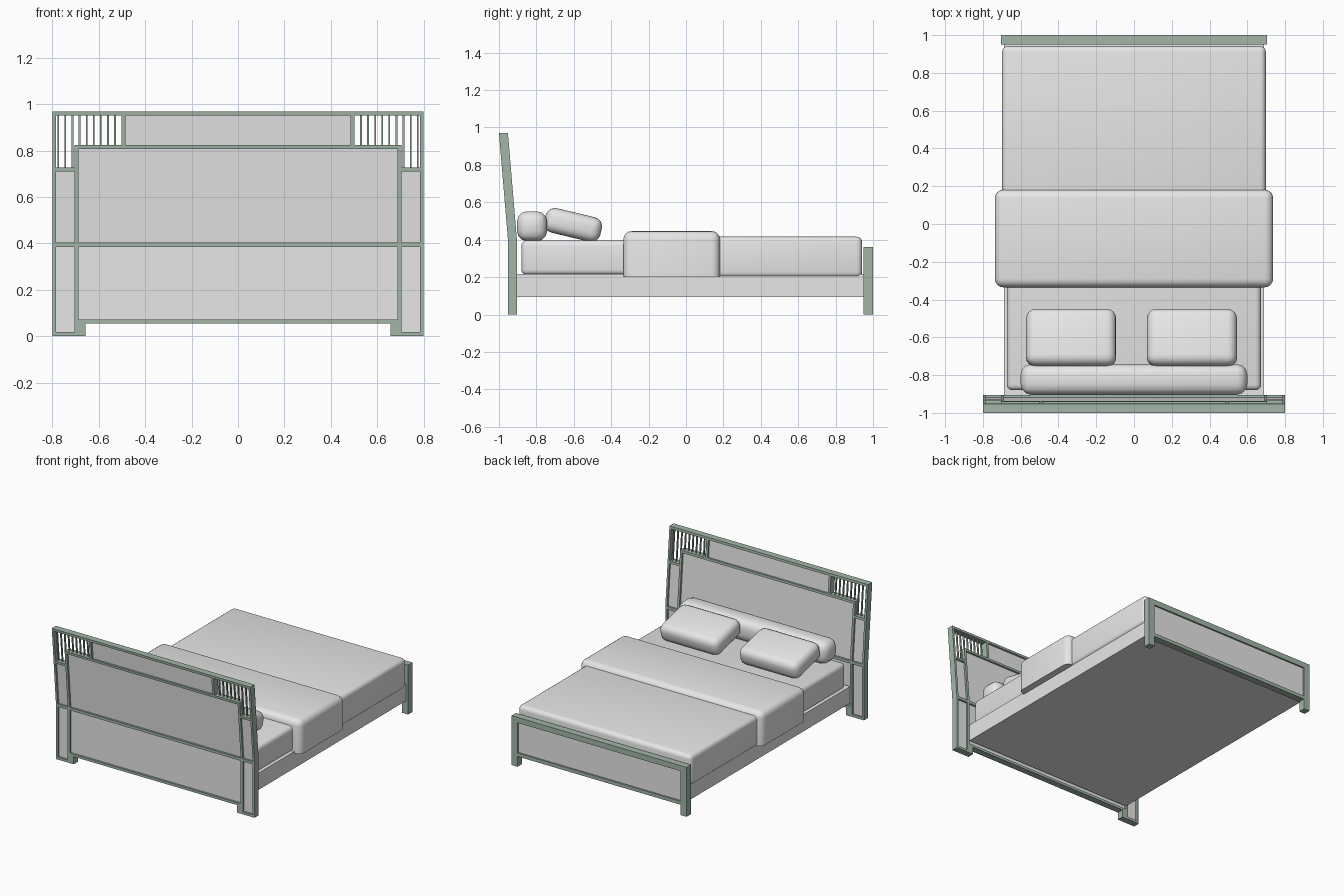
import bpy, bmesh
from mathutils import Vector, Matrix

if "Cube" in bpy.data.objects:
    bpy.data.objects.remove(bpy.data.objects["Cube"])


def material(name, rgb):
    m = bpy.data.materials.new(name)
    m.diffuse_color = (*rgb, 1)
    m.use_nodes = True
    m.node_tree.nodes["Principled BSDF"].inputs["Base Color"].default_value = m.diffuse_color
    return m


GREEN = material("sage_green", (0.36, 0.47, 0.395))
GREY = material("light_grey", (0.8, 0.8, 0.8))
BEND = 0.40       # height where the headboard starts to lean back
LEAN = 0.048 / 0.57


def add_box(bm, x, y, z):
    size = Vector((x[1] - x[0], y[1] - y[0], z[1] - z[0]))
    mid = Vector((x[0] + x[1], y[0] + y[1], z[0] + z[1])) / 2
    bmesh.ops.create_cube(bm, size=1, matrix=Matrix.Translation(mid) @ Matrix.Diagonal((*size, 1)))


def finish(bm, name, mat):
    mesh = bpy.data.meshes.new(name)
    bm.to_mesh(mesh)
    bm.free()
    mesh.materials.append(mat)
    ob = bpy.data.objects.new(name, mesh)
    bpy.context.collection.objects.link(ob)
    return ob


def boxes(name, mat, parts, mirror=False, lean=False):
    """Join boxes, optionally mirrored in x and leaned above the bend."""
    bm = bmesh.new()
    for x, y, z in parts:
        add_box(bm, x, y, z)
        if mirror:
            add_box(bm, (-x[1], -x[0]), y, z)
    if lean:
        geom = bm.verts[:] + bm.edges[:] + bm.faces[:]
        bmesh.ops.bisect_plane(bm, geom=geom, plane_co=(0, 0, BEND), plane_no=(0, 0, 1))
        for v in bm.verts:
            v.co.y -= max(0, v.co.z - BEND) * LEAN
    return finish(bm, name, mat)


def cushion(name, x, y, z, radius, segments=4, flat_bottom=False, tilt=0):
    """Soft rounded block."""
    bm = bmesh.new()
    size = (x[1] - x[0], y[1] - y[0], z[1] - z[0])
    add_box(bm, *[(-s / 2, s / 2) for s in size])
    edges = [e for e in bm.edges
             if not flat_bottom or max(v.co.z for v in e.verts) > 0]
    bmesh.ops.bevel(bm, geom=edges, offset=radius, segments=segments,
                    profile=0.5, affect='EDGES')
    ob = finish(bm, name, GREY)
    ob.location = [(a[0] + a[1]) / 2 for a in (x, y, z)]
    ob.rotation_euler.x = tilt
    bpy.ops.object.select_all(action='DESELECT')
    ob.select_set(True)
    bpy.context.view_layer.objects.active = ob
    bpy.ops.object.shade_smooth_by_angle(angle=0.7)
    return ob


# Headboard frame
D = (-0.952, -0.904)
boxes("headboard_posts", GREEN, [
    ((-0.80, -0.785), D, (0, 0.952)),         # outer stile
    ((-0.705, -0.688), D, (0.055, 0.808)),    # inner stile
    ((-0.705, -0.657), D, (0, 0.055)),        # foot block
    ((-0.785, -0.705), D, (0, 0.018)),        # foot rail
    ((-0.785, -0.705), D, (0.71, 0.727)),     # short rail
    ((-0.785, -0.705), D, (0.385, 0.405)),    # side mid rail
    ((-0.502, -0.485), D, (0.825, 0.952)),    # upper divider
], mirror=True, lean=True)
boxes("headboard_rails", GREEN, [
    ((-0.80, 0.80), D, (0.952, 0.97)),
    ((-0.705, 0.705), D, (0.808, 0.825)),
    ((-0.688, 0.688), D, (0.385, 0.405)),
    ((-0.688, 0.688), D, (0.055, 0.073)),
], lean=True)

# Headboard panels set back inside the frame
P = (-0.938, -0.918)
boxes("headboard_panels", GREY, [
    ((-0.688, 0.688), P, (0.073, 0.808)),
    ((-0.485, 0.485), P, (0.825, 0.952)),
], lean=True)
boxes("headboard_side_panels", GREY, [((-0.785, -0.705), P, (0.018, 0.71))],
      mirror=True, lean=True)

# Thin upright slats in the upper corners
slats = []
for i in range(9):
    x = -0.775 + i * 0.0306
    slats.append(((x - 0.0035, x + 0.0035), (-0.934, -0.922),
                  (0.727 if x < -0.705 else 0.825, 0.952)))
boxes("headboard_slats", GREEN, slats, mirror=True, lean=True)

# Footboard
F = (0.95, 1.0)
boxes("footboard_legs", GREEN, [((-0.705, -0.657), F, (0, 0.32))], mirror=True)
boxes("footboard_rails", GREEN, [
    ((-0.705, 0.705), F, (0.32, 0.36)),
    ((-0.657, 0.657), F, (0.075, 0.10)),
])
boxes("footboard_panel", GREY, [((-0.657, 0.657), (0.962, 0.988), (0.10, 0.32))])

# Bed base and bedding
boxes("bed_base", GREY, [((-0.688, 0.688), (-0.906, 0.951), (0.095, 0.217))])
cushion("mattress", (-0.673, 0.673), (-0.88, 0.92), (0.21, 0.397), 0.03)
cushion("blanket", (-0.698, 0.698), (0.04, 0.942), (0.197, 0.416), 0.03)
cushion("folded_cover", (-0.737, 0.737), (-0.335, 0.182), (0.203, 0.446), 0.045, flat_bottom=True)
cushion("bolster", (-0.60, 0.60), (-0.904, -0.742), (0.392, 0.552), 0.055, 3)
for side, x in (("left", (-0.571, -0.095)), ("right", (0.069, 0.545))):
    cushion("pillow_" + side, x, (-0.758, -0.45), (0.412, 0.546), 0.05, tilt=-0.235)
